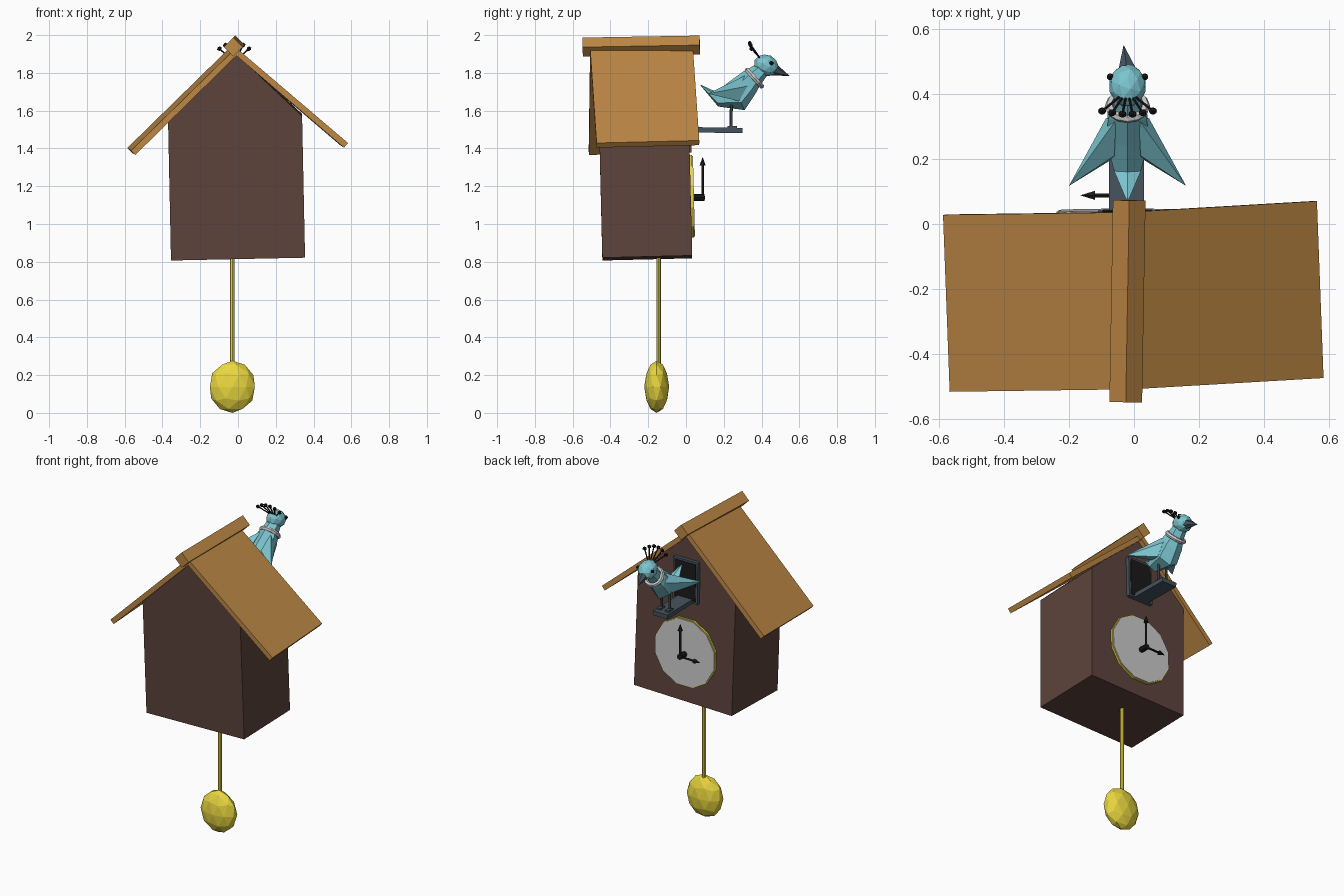
import bpy, bmesh
from math import radians, sin, cos, pi
from mathutils import Vector, Matrix, Euler

if "Cube" in bpy.data.objects:
    bpy.data.objects.remove(bpy.data.objects["Cube"])

CX = -0.02  # centre line of bird, dial and ridge


def material(name, color):
    m = bpy.data.materials.new(name)
    m.diffuse_color = (*color, 1)
    m.use_nodes = True
    m.node_tree.nodes["Principled BSDF"].inputs["Base Color"].default_value = m.diffuse_color
    return m


WALL = material("dark_wood", (0.11, 0.058, 0.045))
ROOF = material("light_wood", (0.52, 0.25, 0.06))
GOLD = material("brass", (0.82, 0.68, 0.05))
BLUE = material("feathers", (0.2, 0.56, 0.63))
SLATE = material("slate", (0.06, 0.085, 0.11))
BLACK = material("black", (0.01, 0.01, 0.01))


def finish(name, bm, mat=None, matrix=None):
    if matrix:
        bm.transform(matrix)
    bmesh.ops.recalc_face_normals(bm, faces=bm.faces)
    me = bpy.data.meshes.new(name)
    bm.to_mesh(me)
    bm.free()
    ob = bpy.data.objects.new(name, me)
    bpy.context.collection.objects.link(ob)
    if mat:
        me.materials.append(mat)
    return ob


def place(loc, rot=(0, 0, 0)):
    return Matrix.Translation(loc) @ Euler([radians(a) for a in rot]).to_matrix().to_4x4()


def box(name, size, loc, mat, rot=(0, 0, 0)):
    bm = bmesh.new()
    bmesh.ops.create_cube(bm, size=1)
    bm.transform(Matrix.Diagonal((*size, 1)))
    return finish(name, bm, mat, place(loc, rot))


def rod(name, a, b, r1, mat, r2=None, sides=6):
    a, b = Vector(a), Vector(b)
    bm = bmesh.new()
    bmesh.ops.create_cone(bm, cap_ends=True, segments=sides, radius1=r1,
                          radius2=r1 if r2 is None else r2, depth=(b - a).length)
    m = Matrix.Translation((a + b) / 2) @ (b - a).to_track_quat('Z', 'Y').to_matrix().to_4x4()
    return finish(name, bm, mat, m)


def ball(name, loc, radii, mat, sub=1, rot=(0, 0, 0)):
    bm = bmesh.new()
    bmesh.ops.create_icosphere(bm, subdivisions=sub, radius=1)
    bm.transform(Matrix.Diagonal((*radii, 1)))
    return finish(name, bm, mat, place(loc, rot))


def loft(name, rings, mat, matrix=None):
    """Skin a list of equal rings of points and cap both ends."""
    bm = bmesh.new()
    vs = [[bm.verts.new(p) for p in ring] for ring in rings]
    n = len(vs[0])
    for a, b in zip(vs, vs[1:]):
        for i in range(n):
            bm.faces.new((a[i], a[(i + 1) % n], b[(i + 1) % n], b[i]))
    bm.faces.new(vs[0])
    bm.faces.new(vs[-1])
    return finish(name, bm, mat, matrix)


def prism(name, profile, y0, y1, mat, matrix):
    return loft(name, [[(x, y, z) for x, z in profile] for y in (y0, y1)], mat, matrix)


# House body, slightly crooked
prism("house_body", [(-.355, 0), (.355, 0), (.355, .75), (0, 1.1), (-.355, .75)],
      -.238, .238, WALL, place((0, -.205, .82), (1.4, -1.2, 0)))

# Roof panels and ridge beam
for side, label in ((-1, "left"), (1, "right")):
    prism("roof_panel_" + label,
          [(0, 0), (side * .575, -.525), (side * .553, -.549), (0, -.042)],
          -.272, .272, ROOF, place((CX, -.236, 1.94), (1.4, -2, 2.1)))
box("ridge_beam", (.071, .62, .071), (CX, -.237, 1.942), ROOF, (1.4, 45, 0))

# Pendulum
rod("pendulum_rod", (-.03, -.145, .25), (-.03, -.145, .83), .012, GOLD, sides=8)
ball("pendulum_bob", (-.03, -.155, .138), (.125, .066, .138), GOLD, 2)

# Dial
tilt = place((CX, .03, 1.147), (1.4, 0, 0))
for name, r, y0, y1, mat in (("dial_rim", .226, -.02, .007, GOLD), ("dial_face", .22, -.01, .012, None)):
    prism(name, [(r * cos(i * pi / 6 + pi / 12), r * sin(i * pi / 6 + pi / 12)) for i in range(12)],
          y0, y1, mat, tilt)

# Hands with arrow tips
rod("hand_shaft", (CX, .03, 1.14), (CX, .098, 1.14), .018, BLACK, sides=8)
for name, d, length in (("minute_hand", Vector((0, 0, 1)), .215), ("hour_hand", Vector((-1, 0, -.02)), .145)):
    base = Vector((CX, .088, 1.14))
    rod(name, base, base + d * (length - .04), .007, BLACK)
    rod(name + "_tip", base + d * (length - .045), base + d * length, .016, BLACK, 0)

# Door and perch
box("door_frame", (.18, .045, .27), (CX, .015, 1.62), SLATE, (1.4, 0, 0))
box("door_opening", (.155, .05, .245), (CX, .016, 1.62), BLACK, (1.4, 0, 0))
box("perch", (.107, .29, .028), (CX - .003, .155, 1.497), SLATE, (-1, 0, 0))

# Bird body: top point, bottom point, half width
stations = [((.076, 1.738), (.08, 1.73), .005), ((.16, 1.70), (.17, 1.622), .043),
            ((.24, 1.762), (.31, 1.603), .07), ((.31, 1.812), (.362, 1.68), .062),
            ((.335, 1.825), (.395, 1.738), .046), ((.395, 1.86), (.44, 1.80), .038)]
rings = []
for t, b, w in stations:
    t, b = Vector((CX, *t)), Vector((CX, *b))
    rings.append([(t + b) / 2 + (t - b) / 2 * cos(i * pi / 3) + Vector((w * 1.1 * sin(i * pi / 3), 0, 0))
                  for i in range(6)])
loft("bird_body", rings, BLUE)

# Wings, legs and eyes on both sides
for s, label in ((-1, "left"), (1, "right")):
    bm = bmesh.new()
    for x, y, z in ((.035, .32, 1.79), (.066, .325, 1.73), (.07, .28, 1.65), (.045, .2, 1.67),
                    (.04, .21, 1.72), (.18, .117, 1.69)):
        bm.verts.new((CX + s * x, y, z))
    bmesh.ops.convex_hull(bm, input=bm.verts)
    finish(label + "_wing", bm, BLUE)
    x = CX + s * .03
    rod(label + "_leg", (x, .238, 1.505), (x, .24, 1.63), .008, SLATE)
    box(label + "_foot", (.026, .05, .012), (x, .245, 1.514), SLATE)
    ball(label + "_eye", (CX + s * .053, .452, 1.852), (.012, .012, .012), BLACK)

# Neck ring
axis = Vector((0, .74, .67)).to_track_quat('Z', 'Y').to_matrix()
ring_rows = []
bm = bmesh.new()
for i in range(12):
    a = i * pi / 6
    ring_rows.append([bm.verts.new(Vector((CX, .362, 1.772)) + axis @ Vector(
        ((.056 + .014 * cos(b)) * cos(a), (.056 + .014 * cos(b)) * sin(a), .014 * sin(b))))
        for b in [j * pi / 3 for j in range(6)]])
for i in range(12):
    p, q = ring_rows[i], ring_rows[(i + 1) % 12]
    for j in range(6):
        k = (j + 1) % 6
        bm.faces.new((p[j], q[j], q[k], p[k]))
finish("neck_ring", bm)

# Head and beak
ball("head", (CX, .425, 1.84), (.058, .068, .056), BLUE, 2, (-25, 0, 0))
rod("beak", (CX, .465, 1.818), (CX - .012, .55, 1.783), .033, SLATE, 0, 6)

# Crest feathers in a fan
for i in range(6):
    u = (i - 2.5) / 2.5
    tip = Vector((CX + .078 * u, .335 + .012 * abs(u), 1.958 - .03 * u * u))
    rod(f"crest_stem_{i + 1}", (CX + .025 * u, .39, 1.88), tip, .004, BLACK, sides=5)
    ball(f"crest_tip_{i + 1}", tip, (.014, .012, .013), BLACK)
